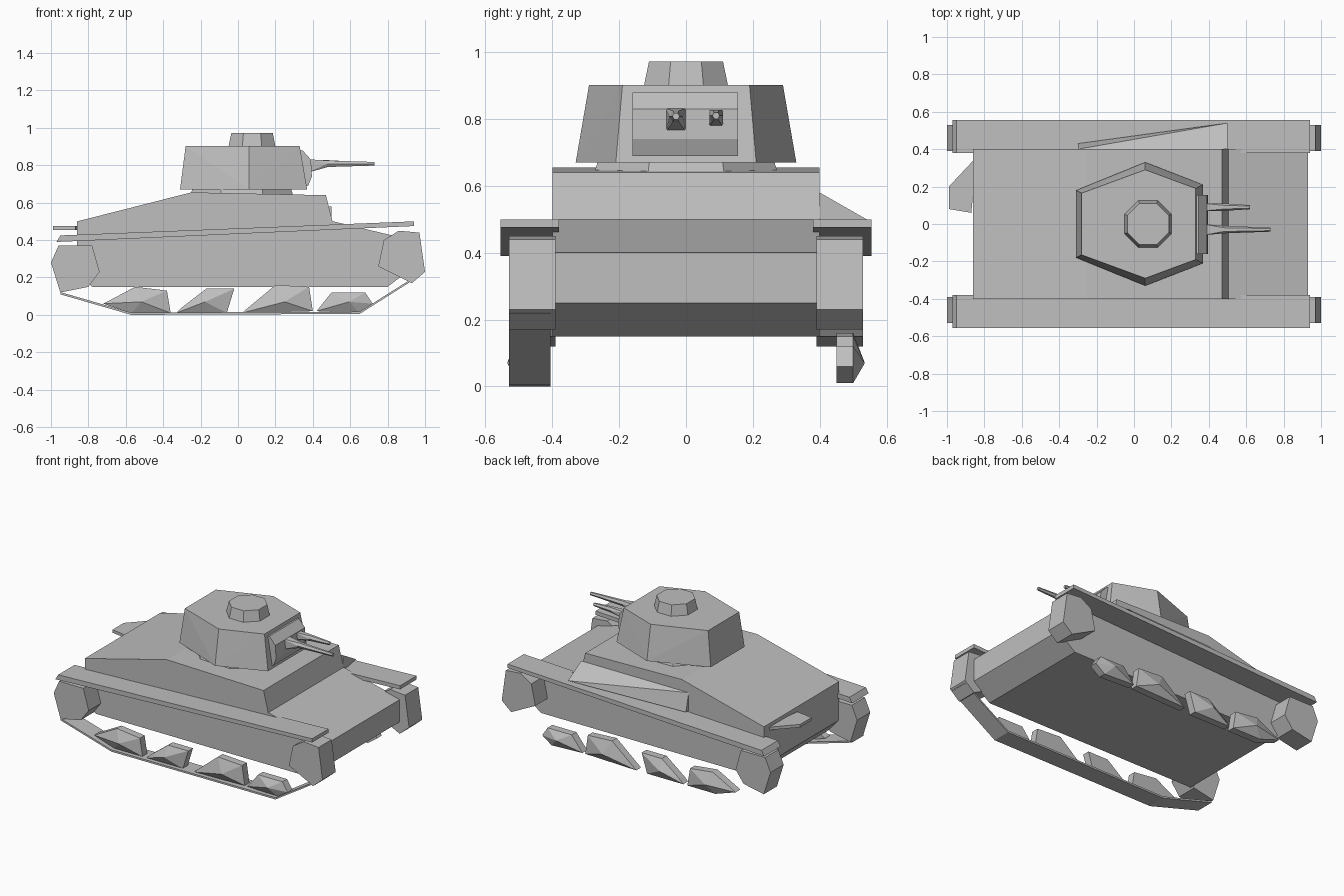
import bpy, bmesh, math

if "Cube" in bpy.data.objects:
    bpy.data.objects.remove(bpy.data.objects["Cube"])

grey = bpy.data.materials.new("plain_grey")
grey.diffuse_color = (0.52, 0.52, 0.52, 1)
grey.use_nodes = True
grey.node_tree.nodes["Principled BSDF"].inputs["Base Color"].default_value = grey.diffuse_color


def add(name, bm):
    bmesh.ops.recalc_face_normals(bm, faces=bm.faces[:])
    me = bpy.data.meshes.new(name)
    bm.to_mesh(me)
    bm.free()
    me.materials.append(grey)
    ob = bpy.data.objects.new(name, me)
    bpy.context.collection.objects.link(ob)
    return ob


def solid(name, pts):
    """Convex flat-faced block around the points."""
    bm = bmesh.new()
    for p in pts:
        bm.verts.new(p)
    res = bmesh.ops.convex_hull(bm, input=bm.verts[:])
    loose = [v for v in bm.verts if not v.link_faces]
    bmesh.ops.delete(bm, geom=loose, context='VERTS')
    bmesh.ops.dissolve_limit(bm, angle_limit=0.01, verts=bm.verts[:], edges=bm.edges[:])
    return add(name, bm)


def slab(name, profile, y0, y1, extra=()):
    """Side profile (x, z) stretched between two y values."""
    return solid(name, [(x, y, z) for x, z in profile for y in (y0, y1)] + list(extra))


def frustum(name, base, top, z0, z1):
    return solid(name, [(x, y, z0) for x, y in base] + [(x, y, z1) for x, y in top])


def ring(cx, r, n):
    return [(cx + r * math.cos(math.tau * (i + .5) / n),
             r * math.sin(math.tau * (i + .5) / n)) for i in range(n)]


# Hull and sloped upper deck
slab("lower_hull", [(-.78, .15), (.8, .15), (.93, .25), (.93, .40), (.51, .5),
                    (-.86, .44), (-.86, .24)], -.4, .4)
slab("upper_hull", [(.51, .48), (.47, .64), (-.25, .655), (-.86, .5), (-.86, .4)], -.4, .4)
solid("side_wedge", [(.5, .4, .58), (.5, .54, .5), (.5, .4, .47), (-.3, .4, .58),
                     (-.3, .43, .46), (-.3, .4, .46)])

# Fenders, end wheels
FRONT = [(.75, .26), (.78, .40), (.86, .45), (.97, .44), (1.0, .23), (.93, .17)]
REAR = [(-1, .28), (-.96, .37), (-.78, .37), (-.74, .23), (-.8, .15), (-.95, .12)]
for s, side in ((-1, "near"), (1, "far")):
    slab(side + "_fender", [(-.95, .425), (.94, .50), (.94, .475), (-.97, .39)],
         s * .38, s * .555)
    slab(side + "_front_sprocket", FRONT, s * .39, s * .53)
    slab(side + "_rear_sprocket", REAR, s * .39, s * .53)

# Road wheels reduced to angular chunks
WHEELS = [[(-.72, .06), (-.55, .15), (-.38, .13), (-.36, .01), (-.57, .01)],
          [(-.30, .04), (-.17, .14), (-.02, .14), (-.06, .01), (-.33, .01)],
          [(.02, .01), (.2, .16), (.38, .15), (.4, .02)],
          [(.42, .02), (.5, .12), (.68, .12), (.72, .06), (.65, .01)]]
for s, side in ((-1, "near"), (1, "far")):
    for i, prof in enumerate(WHEELS):
        cx = sum(p[0] for p in prof) / len(prof)
        slab(f"{side}_road_wheel_{i + 1}", prof, s * .45, s * .50, [(cx, s * .535, .07)])

# Track band under the near side
bm = bmesh.new()
path = [(.99, .22), (.65, .005), (.1, .003), (-.57, .0), (-.95, .11)]
rows = [[bm.verts.new((x, y, z + dz)) for y, dz in
         ((-.53, 0), (-.405, 0), (-.405, .012), (-.53, .012))] for x, z in path]
for a, b in zip(rows, rows[1:]):
    for i in range(4):
        j = (i + 1) % 4
        bm.faces.new((a[i], a[j], b[j], b[i]))
bm.faces.new(rows[0])
bm.faces.new(rows[-1])
add("near_track", bm)

# Bent plate at the rear
frustum("rear_flap", [(-.99, .2), (-.99, .08), (-.87, .06), (-.84, .36)],
        [(-.99, .2), (-.99, .08), (-.87, .06), (-.84, .36)], .455, .475)

# Turret ring, turret, cupola
frustum("turret_ring", ring(.02, .30, 8), ring(.02, .28, 8), .63, .69)
BASE = [(-.31, .18), (.06, .33), (.37, .21), (.37, -.21), (.06, -.33), (-.31, -.18)]
TOP = [(-.28, .165), (.06, .29), (.33, .19), (.33, -.19), (.06, -.29), (-.28, -.165)]
frustum("turret", BASE, TOP, .67, .902)
frustum("cupola", ring(.075, .137, 8), ring(.075, .12, 8), .895, .972)

# Gun mount and two tapered guns
slab("gun_mount", [(.33, .69), (.375, .69), (.395, .74), (.39, .83), (.345, .88), (.33, .88)],
     -.16, .155)


def gun(name, y, x1, zc, root):
    pts = [(.37, y + a * root, z) for a in (-1, 1) for z in (zc - 1.6 * root, zc + .8 * root)]
    mid = .48
    for x, r in ((mid, .02), (x1, .011)):
        pts_x = [(x, y + r * math.cos(i * math.pi / 3), zc + r * math.sin(i * math.pi / 3))
                 for i in range(6)]
        if x == mid:
            solid(name + "_root", pts + pts_x)
            start = pts_x
        else:
            solid(name + "_barrel", start + pts_x)


gun("main_gun", -.03, .73, .808, .03)
gun("small_gun", .09, .62, .81, .02)
